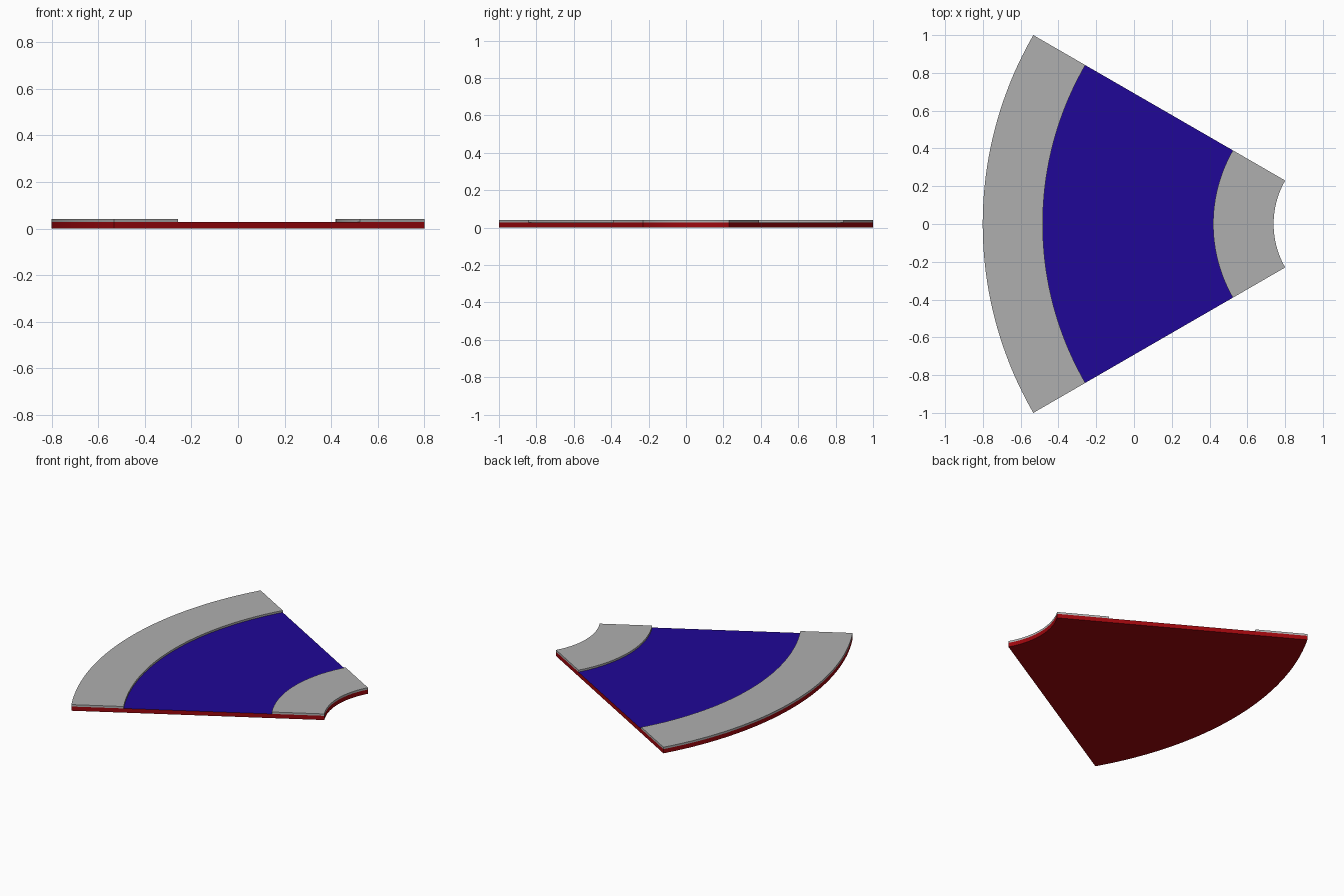
import bpy, bmesh
from math import sin, cos, radians

if "Cube" in bpy.data.objects:
    bpy.data.objects.remove(bpy.data.objects["Cube"])

CX = 1.199            # common centre of all arcs
SEGS = 48


def material(name, rgb):
    m = bpy.data.materials.new(name)
    m.diffuse_color = (*rgb, 1)
    m.use_nodes = True
    m.node_tree.nodes["Principled BSDF"].inputs["Base Color"].default_value = m.diffuse_color
    return m


def sector(name, r0, r1, z0, z1, mats):
    """Solid 60 degree ring sector; a second material goes on the top."""
    bm = bmesh.new()
    rows = []
    for i in range(SEGS + 1):
        a = radians(150 + 60 * i / SEGS)
        rows.append([bm.verts.new((CX + r * cos(a), r * sin(a), z))
                     for r, z in ((r0, z0), (r1, z0), (r1, z1), (r0, z1))])
    for p, q in zip(rows, rows[1:]):
        for k in range(4):
            n = (k + 1) % 4
            bm.faces.new((p[k], p[n], q[n], q[k]))
    bm.faces.new(rows[0])
    bm.faces.new(rows[-1])
    bmesh.ops.recalc_face_normals(bm, faces=bm.faces)
    if len(mats) > 1:
        for f in bm.faces:
            f.material_index = 1 if f.normal.z > 0.5 else 0
    me = bpy.data.meshes.new(name)
    bm.to_mesh(me)
    bm.free()
    for m in mats:
        me.materials.append(m)
    ob = bpy.data.objects.new(name, me)
    bpy.context.collection.objects.link(ob)
    bpy.context.view_layer.objects.active = ob
    bpy.ops.object.select_all(action='DESELECT')
    ob.select_set(True)
    bpy.ops.object.shade_smooth_by_angle(angle=radians(30))


red = material("red", (0.34, 0.002, 0.004))
blue = material("blue", (0.0145, 0.002, 0.31))
grey = material("grey", (0.43, 0.43, 0.43))

# Red base slab with blue top
sector("base_slab", 0.46, 2.0, 0.0, 0.028, (red, blue))
# Raised grey borders along the inner and outer arcs
sector("inner_border", 0.46, 0.78, 0.028, 0.041, (grey,))
sector("outer_border", 1.682, 2.0, 0.028, 0.041, (grey,))
